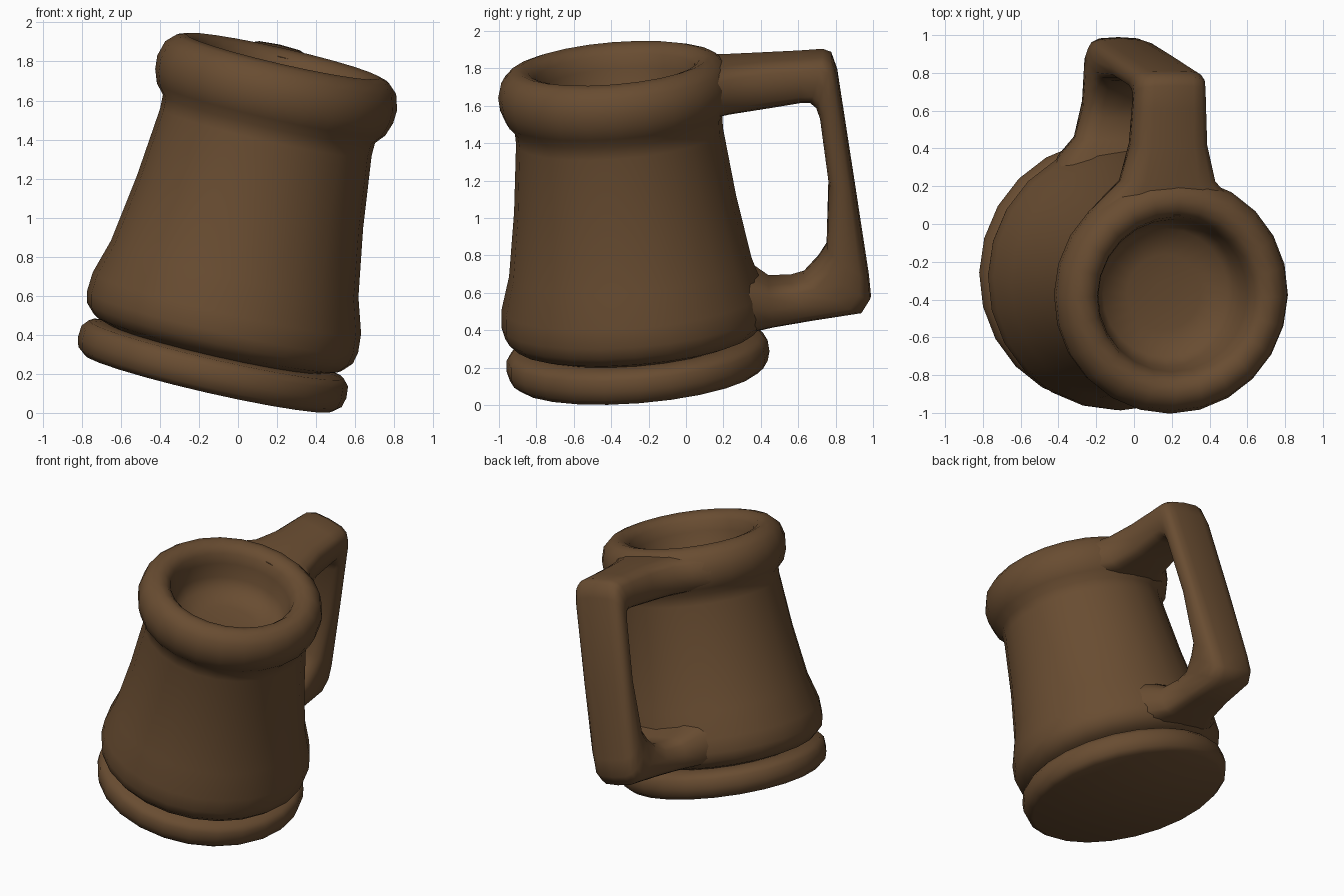
import bpy, bmesh, math
from mathutils import Matrix, Vector

if "Cube" in bpy.data.objects:
    bpy.data.objects.remove(bpy.data.objects["Cube"])

# One flat brown
wood = bpy.data.materials.new("dark_brown")
wood.diffuse_color = (0.14, 0.073, 0.031, 1)
wood.use_nodes = True
wood.node_tree.nodes["Principled BSDF"].inputs["Base Color"].default_value = wood.diffuse_color

# Tilted frame of the leaning mug: up, side and back axes at the base centre
up = Vector((0.222, -0.08, 0.972)).normalized()
side = Vector((0.972, 0, -0.222)).normalized()
side = (side - up * side.dot(up)).normalized()
back = up.cross(side)
frame = Matrix((side, back, up)).transposed().to_4x4()
frame.translation = (-0.15, -0.25, 0.155)


def finish(name, bm, angle):
    bmesh.ops.remove_doubles(bm, verts=bm.verts, dist=1e-5)
    bm.transform(frame)
    bmesh.ops.recalc_face_normals(bm, faces=bm.faces)
    mesh = bpy.data.meshes.new(name)
    bm.to_mesh(mesh)
    bm.free()
    mesh.materials.append(wood)
    ob = bpy.data.objects.new(name, mesh)
    bpy.context.collection.objects.link(ob)
    bpy.ops.object.select_all(action='DESELECT')
    ob.select_set(True)
    bpy.context.view_layer.objects.active = ob
    bpy.ops.object.shade_smooth_by_angle(angle=math.radians(angle))
    return ob


def loft(name, rings, angle):
    bm = bmesh.new()
    rows = [[bm.verts.new(p) for p in ring] for ring in rings]
    for a, b in zip(rows, rows[1:]):
        n = len(a)
        for i in range(n):
            bm.faces.new((a[i], a[(i + 1) % n], b[(i + 1) % n], b[i]))
    bm.faces.new(rows[0])
    bm.faces.new(rows[-1])
    return finish(name, bm, angle)


def lathe(name, profile, angle=50, n=24):
    rings = [[(r * math.cos(math.tau * i / n), r * math.sin(math.tau * i / n), t)
              for i in range(n)] for r, t in profile]
    return loft(name, rings, angle)


# Foot disc
lathe("foot_disc", [(0.655, 0), (0.692, 0.03), (0.705, 0.08), (0.7, 0.14),
                    (0.67, 0.175), (0.58, 0.185)])

# Cup: flared bottom, tapering wall, thick rolled rim and hollow inside
lathe("cup_body", [(0.56, 0.18), (0.65, 0.21), (0.698, 0.26), (0.712, 0.32),
                   (0.705, 0.42), (0.65, 0.6), (0.595, 0.95), (0.555, 1.32),
                   (0.557, 1.39), (0.6, 1.44), (0.625, 1.51), (0.63, 1.58),
                   (0.607, 1.66), (0.56, 1.705), (0.51, 1.72), (0.46, 1.705),
                   (0.425, 1.67), (0.405, 1.6), (0.385, 1.5), (0.34, 1.42),
                   (0.2, 1.39), (0.05, 1.385)], 60)

# Handle stations: outer (y, t), inner (y, t), half width
stations = [
    ((0.43, 1.68), (0.43, 1.42), 0.43),
    ((0.52, 1.685), (0.52, 1.41), 0.34),
    ((0.61, 1.69), (0.60, 1.41), 0.255),
    ((0.80, 1.69), (0.80, 1.42), 0.205),
    ((1.00, 1.685), (0.98, 1.435), 0.195),
    ((1.12, 1.685), (1.03, 1.43), 0.19),
    ((1.165, 1.665), (1.06, 1.40), 0.19),
    ((1.19, 1.57), (1.075, 1.34), 0.19),
    ((1.232, 0.97), (1.093, 0.98), 0.185),
    ((1.268, 0.45), (1.055, 0.63), 0.185),
    ((1.27, 0.33), (1.00, 0.56), 0.185),
    ((1.22, 0.26), (0.915, 0.48), 0.185),
    ((0.95, 0.24), (0.85, 0.465), 0.19),
    ((0.74, 0.225), (0.73, 0.465), 0.23),
    ((0.64, 0.22), (0.64, 0.53), 0.32),
    ((0.50, 0.22), (0.50, 0.53), 0.38),
]


def soft(v):
    return math.copysign(abs(v) ** 0.6, v)


rings = []
for outer, inner, w in stations:
    o, i = Vector(outer), Vector(inner)
    mid, half = (o + i) / 2, (o - i) / 2
    ring = []
    for k in range(16):
        a = math.tau * k / 16
        p = mid + half * soft(math.cos(a))
        ring.append((-0.03 + w * soft(math.sin(a)), p.x, p.y))
    rings.append(ring)
loft("handle", rings, 60)
